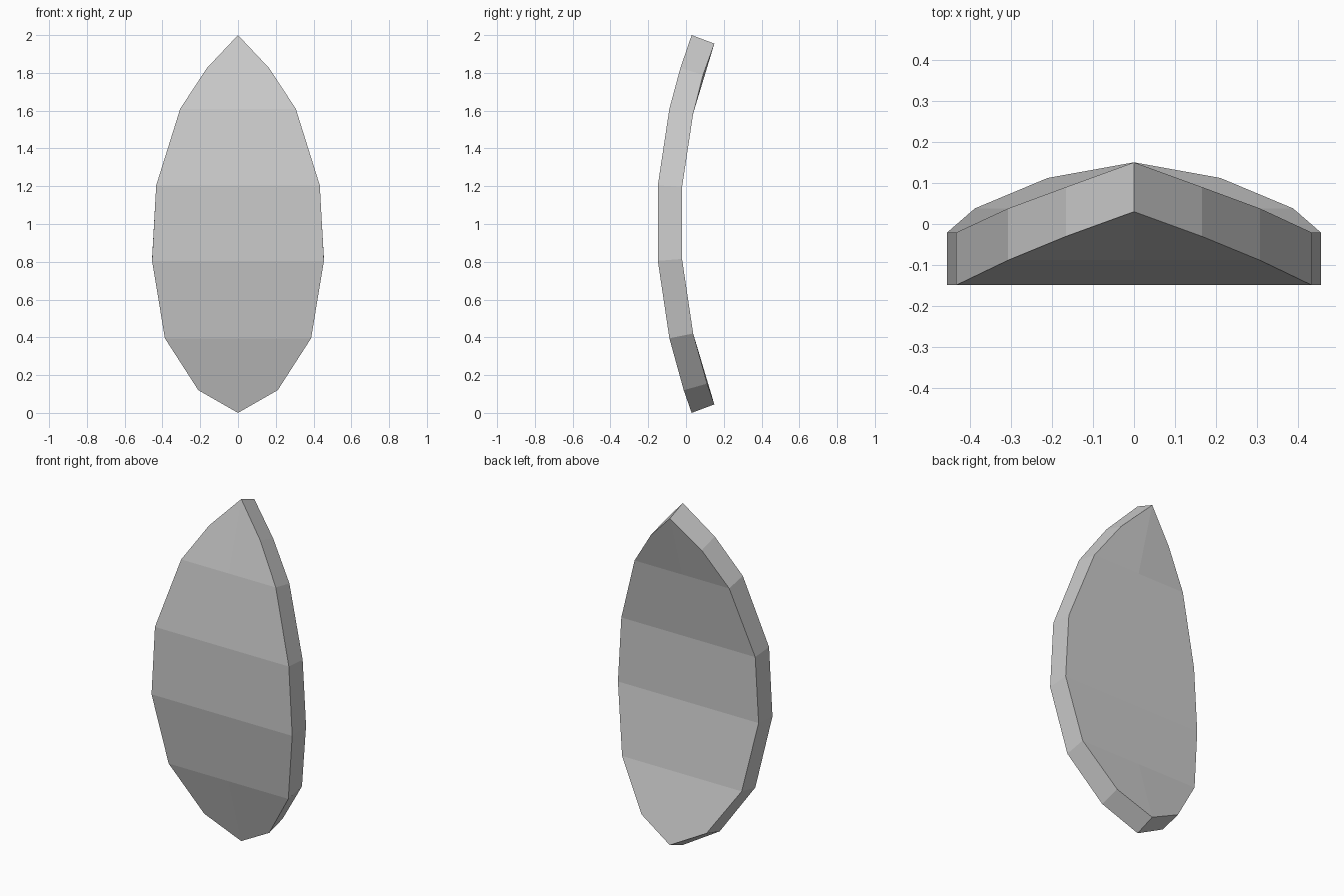
import bpy, bmesh

if "Cube" in bpy.data.objects:
    bpy.data.objects.remove(bpy.data.objects["Cube"])

# Rows from bottom to top: half width, front (y, z), back (y, z)
ROWS = [
    (0.0, (0.03, 0.0), (0.15, 0.045)),
    (0.21, (-0.012, 0.12), (0.112, 0.155)),
    (0.387, (-0.088, 0.395), (0.038, 0.42)),
    (0.455, (-0.149, 0.805), (-0.021, 0.815)),
    (0.433, (-0.149, 1.205), (-0.021, 1.195)),
    (0.306, (-0.088, 1.61), (0.038, 1.585)),
    (0.165, (-0.03, 1.825), (0.09, 1.79)),
    (0.0, (0.03, 2.0), (0.15, 1.955)),
]
LAST = len(ROWS) - 1

bm = bmesh.new()


def face(verts, flip):
    bm.faces.new(verts[::-1] if flip else verts)


# Curved plate: each half has a centre line and a rim, on front and back
for side in (1, -1):
    flip = side < 0
    layers = []
    for layer in (1, 2):
        rim = [bm.verts.new((side * r[0], *r[layer])) for r in ROWS]
        mid = {i: bm.verts.new((0, *ROWS[i][layer])) for i in range(2, LAST - 1)}
        layers.append((rim, mid))
        turn = flip != (layer == 2)
        # Pointed ends, then the bands between them
        face([rim[0], rim[1], rim[2], mid[2]], turn)
        for i in range(2, LAST - 2):
            face([mid[i], rim[i], rim[i + 1], mid[i + 1]], turn)
        face([mid[LAST - 2], rim[LAST - 2], rim[LAST - 1], rim[LAST]], turn)
    # Outer rim wall
    front, back = layers[0][0], layers[1][0]
    for i in range(LAST):
        face([front[i], back[i], back[i + 1], front[i + 1]], flip)

bmesh.ops.remove_doubles(bm, verts=bm.verts, dist=0.0005)
bmesh.ops.recalc_face_normals(bm, faces=bm.faces)
mesh = bpy.data.meshes.new("curved_shield")
bm.to_mesh(mesh)
bm.free()
shield = bpy.data.objects.new("curved_shield", mesh)
bpy.context.collection.objects.link(shield)
